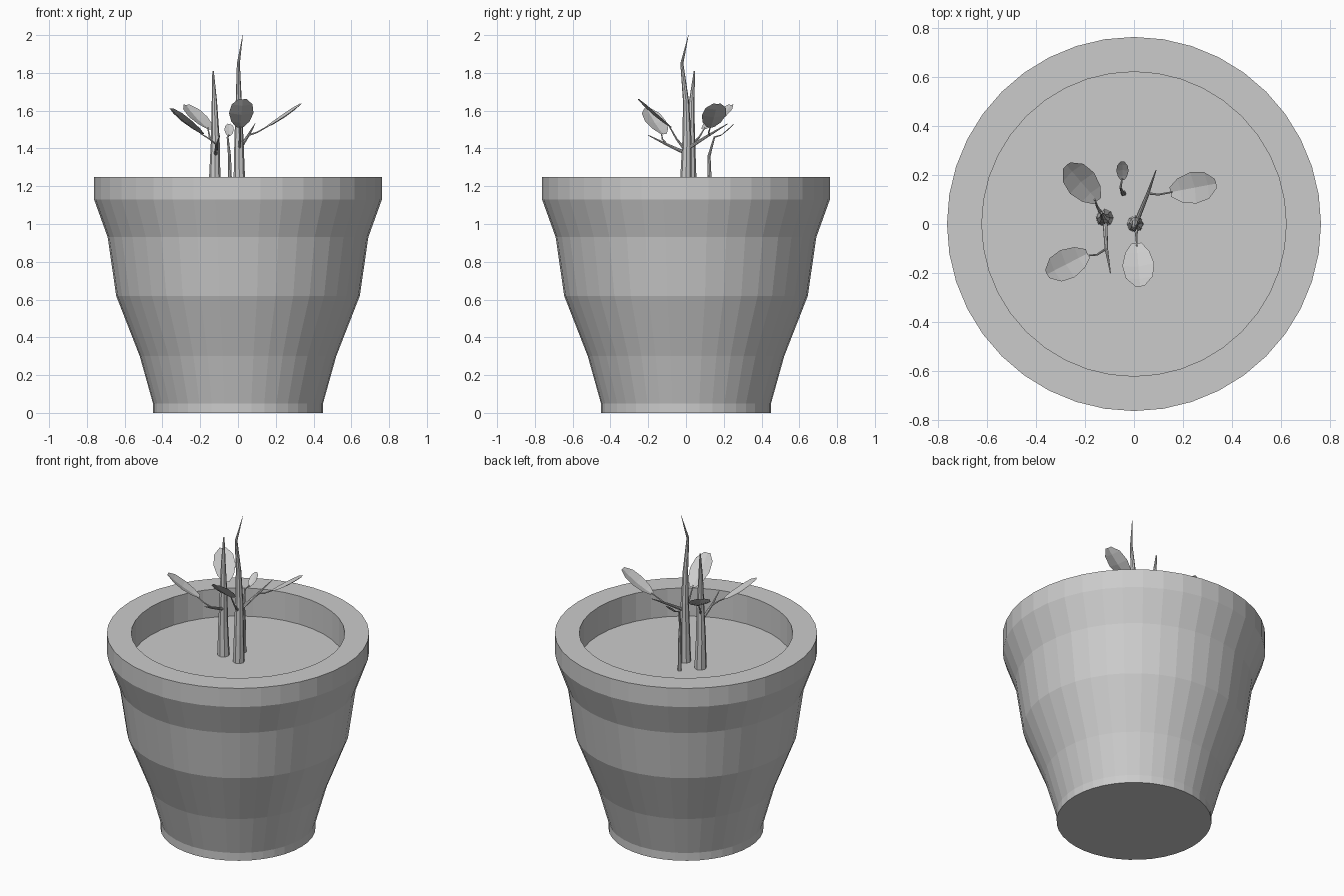
import bpy, bmesh, math
from mathutils import Vector

if "Cube" in bpy.data.objects:
    bpy.data.objects.remove(bpy.data.objects["Cube"])


def mesh_object(name, verts, faces):
    mesh = bpy.data.meshes.new(name)
    mesh.from_pydata(verts, [], faces)
    bm = bmesh.new()
    bm.from_mesh(mesh)
    bmesh.ops.recalc_face_normals(bm, faces=bm.faces)
    bm.to_mesh(mesh)
    bm.free()
    obj = bpy.data.objects.new(name, mesh)
    bpy.context.collection.objects.link(obj)
    return obj


def lathe(name, profile, n=40):
    """Revolve (radius, z) points around z and cap both ends."""
    verts = [(r * math.cos(2 * math.pi * i / n), r * math.sin(2 * math.pi * i / n), z)
             for r, z in profile for i in range(n)]
    faces = [(k * n + i, k * n + (i + 1) % n, (k + 1) * n + (i + 1) % n, (k + 1) * n + i)
             for k in range(len(profile) - 1) for i in range(n)]
    faces.append(tuple(range(n)))
    faces.append(tuple(range(len(verts) - n, len(verts))))
    return mesh_object(name, verts, faces)


def branch(name, points):
    """Tapered eight-sided tube through (x, y, z, radius) points."""
    curve = bpy.data.curves.new(name, 'CURVE')
    curve.dimensions = '3D'
    curve.bevel_depth = 1.0
    curve.bevel_resolution = 2
    curve.use_fill_caps = True
    spline = curve.splines.new('POLY')
    spline.points.add(len(points) - 1)
    for p, (x, y, z, r) in zip(spline.points, points):
        p.co = (x, y, z, 1)
        p.radius = r
    obj = bpy.data.objects.new(name, curve)
    bpy.context.collection.objects.link(obj)
    bpy.ops.object.select_all(action='DESELECT')
    obj.select_set(True)
    bpy.context.view_layer.objects.active = obj
    bpy.ops.object.convert(target='MESH')
    bpy.ops.object.shade_flat()


def leaf(name, base, tip, width):
    """Creased leaf blade between base and tip."""
    base, tip = Vector(base), Vector(tip)
    axis = tip - base
    side = axis.cross(Vector((0, 0, 1))).normalized()
    up = side.cross(axis).normalized()
    verts = []
    for t, w in ((0, .3), (.2, .75), (.5, 1), (.8, .85), (1, .3)):
        for s in (-1, 0, 1):
            lift = width * (0.1 * abs(s) * w - 0.3 * t * (1 - t))
            verts.append(base + axis * t + side * s * w * width / 2 + up * lift)
    faces = [(3 * k + j, 3 * k + j + 1, 3 * k + j + 4, 3 * k + j + 3)
             for k in range(4) for j in range(2)]
    mesh_object(name, verts, faces)


# Pot shell with rim, hollow top and soil surface
SOIL = 1.07
lathe("pot", [(.45, 0), (.45, .05), (.52, .30), (.645, .62), (.69, .93),
              (.762, 1.13), (.762, 1.25), (.62, 1.25), (.62, SOIL)])

# Upright stems
branch("tall_stem", [(.005, 0, SOIL, .034), (.007, 0, 1.25, .03), (.005, .005, 1.45, .024),
                     (.004, 0, 1.65, .016), (.002, -.022, 1.85, .008), (.025, .013, 2.0, .001)])
branch("second_stem", [(-.12, .025, SOIL, .036), (-.123, .025, 1.25, .03),
                       (-.12, .025, 1.45, .023), (-.125, .03, 1.65, .014),
                       (-.132, .045, 1.81, .004)])
branch("small_stem", [(-.043, .125, SOIL, .012), (-.043, .125, 1.25, .01),
                      (-.045, .122, 1.36, .008), (-.055, .15, 1.46, .005),
                      (-.048, .185, 1.47, .003)])

# Side twigs and leaf stalks
branch("right_twig", [(.01, .01, 1.40, .01), (.055, .12, 1.47, .007), (.09, .22, 1.53, .002)])
branch("right_stalk", [(.055, .125, 1.47, .005), (.10, .12, 1.485, .004), (.155, .13, 1.515, .003)])
branch("front_stalk", [(.008, -.01, 1.40, .008), (.01, -.05, 1.45, .005), (.012, -.09, 1.52, .003)])
branch("left_twig", [(-.118, .01, 1.37, .01), (-.113, -.10, 1.42, .007), (-.096, -.20, 1.47, .002)])
branch("left_stalk", [(-.113, -.10, 1.42, .005), (-.15, -.125, 1.45, .004), (-.20, -.13, 1.48, .003)])
branch("back_stalk", [(-.125, .03, 1.42, .008), (-.15, .07, 1.46, .005), (-.16, .10, 1.51, .003)])

# Leaves
leaf("right_leaf", (.15, .13, 1.51), (.335, .165, 1.635), .13)
leaf("front_leaf", (.01, -.08, 1.51), (.025, -.255, 1.66), .13)
leaf("left_leaf", (-.19, -.12, 1.475), (-.355, -.205, 1.61), .125)
leaf("back_leaf", (-.15, .095, 1.50), (-.275, .24, 1.63), .13)
leaf("small_leaf", (-.047, .18, 1.465), (-.047, .255, 1.53), .05)
